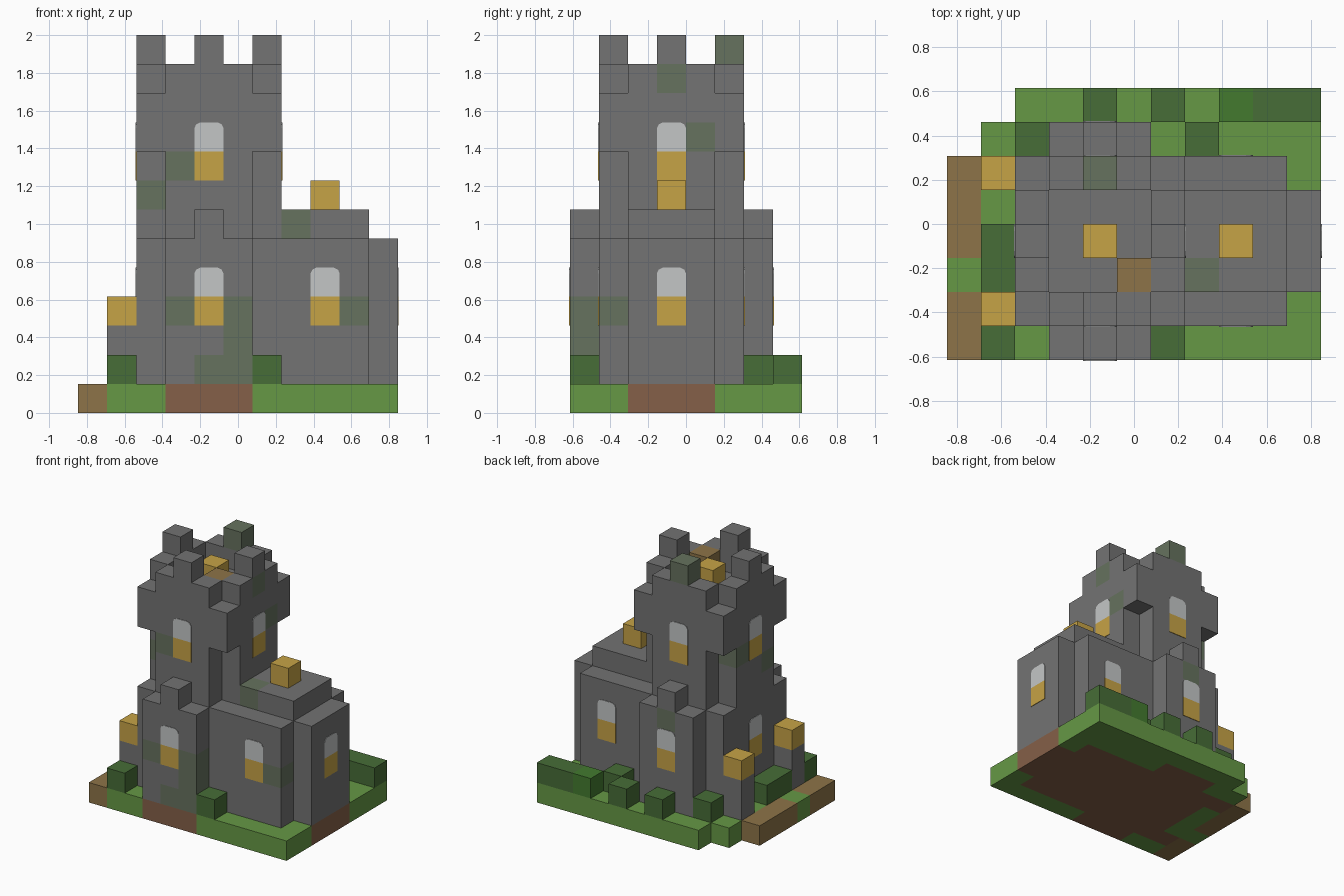
import bpy
import bmesh
from math import radians
from mathutils import Vector

cube = bpy.data.objects.get("Cube")
if cube:
    bpy.data.objects.remove(cube)

U = 2 / 13                                # edge of one block
ORIGIN = Vector((-5.5 * U, -4 * U, 0))    # corner of the block grid


# Materials
def linear(c):
    c /= 255
    return c / 12.92 if c <= 0.04045 else ((c + 0.055) / 1.055) ** 2.4


def material(name, *rgb):
    mat = bpy.data.materials.new(name)
    mat.use_nodes = True
    colour = [linear(c) for c in rgb] + [1]
    mat.diffuse_color = colour
    mat.node_tree.nodes["Principled BSDF"].inputs["Base Color"].default_value = colour
    return mat


stone = material("stone grey", 115, 115, 115)
moss = material("mossy stone", 102, 114, 94)
lamp = material("lamp yellow", 198, 163, 70)
wood = material("path tan", 141, 116, 72)
soil = material("soil brown", 133, 96, 72)
grass = material("grass green", 102, 152, 69)
bush = material("bush green", 71, 109, 55)
leaf = material("leaf green", 67, 122, 47)
glass = material("window glass", 196, 198, 198)

grid = {}     # cell -> (part, material)


def block(part, mat, xs, ys, zs):
    """Fill a box of cells; each span is a (start, stop) pair or one index."""
    spans = [range(s, s + 1) if isinstance(s, int) else range(*s) for s in (xs, ys, zs)]
    for i in spans[0]:
        for j in spans[1]:
            for k in spans[2]:
                grid[i, j, k] = (part, mat)


# Ground slab with a stepped back corner and a path along one side
block("ground", grass, (2, 11), (0, 8), 0)
block("ground", grass, 1, (0, 7), 0)
block("ground", wood, 0, (0, 6), 0)
block("ground", grass, 0, 2, 0)

# Keep: lower storey with front and back bays, cross-shaped shaft, wider head
block("keep", stone, (2, 7), (1, 6), (1, 6))
block("keep", stone, (3, 6), (0, 7), (1, 6))
block("keep", stone, (3, 6), (1, 6), (6, 11))
block("keep", stone, (2, 7), (2, 5), (6, 11))
block("keep", stone, (2, 7), (1, 6), (9, 11))
for j in (0, 6):
    block("keep", stone, 4, j, 6)

# Battlements: parapet ring with a merlon in the middle of each side
for side in (1, 5):
    block("battlements", stone, (3, 6), side, 11)
    block("battlements", stone, side + 1, (2, 5), 11)
    block("battlements", stone, 4, side, 12)
    block("battlements", stone, side + 1, 3, 12)
block("roof_hatch", wood, 5, 2, 11)
block("roof_lamp", lamp, 4, 3, 11)

# Hall beside the keep, with a raised roof and an end bay
block("hall", stone, (7, 10), (1, 6), (1, 6))
block("hall", stone, 10, (2, 5), (1, 6))
block("hall", stone, (7, 10), (2, 5), 6)
block("hall_lamp", lamp, 8, 3, 7)

# Lamp posts
for name, j in (("front", 1), ("back", 5)):
    block(name + "_lamp_post", stone, 1, j, (1, 3))
    block(name + "_lamp_post", lamp, 1, j, 3)

# Soil under everything built of stone
for i, j, k in list(grid):
    if k == 1:
        block("ground", soil, i, j, 0)

# Bushes
for i, j in ((1, 0), (6, 0), (1, 2), (1, 3), (2, 6), (7, 6), (4, 7), (6, 7), (9, 7), (10, 7)):
    block("bushes", bush, i, j, 1)
block("bushes", leaf, 8, 7, 1)

# Mossy stones
for cell in ((4, 0, 1), (5, 0, 1), (5, 0, 2), (5, 0, 3), (3, 0, 3), (9, 1, 3), (7, 2, 6),
             (2, 2, 7), (3, 1, 8), (4, 5, 12), (6, 3, 11), (6, 4, 9), (4, 6, 5), (2, 4, 8)):
    grid[cell] = (grid[cell][0], moss)


def finish(name, bm, mats):
    mesh = bpy.data.meshes.new(name)
    bm.to_mesh(mesh)
    bm.free()
    for mat in mats:
        mesh.materials.append(mat)
    obj = bpy.data.objects.new(name, mesh)
    bpy.context.scene.collection.objects.link(obj)


# Turn each part into a mesh of its exposed block faces
AXES = [Vector(a) for a in ((1, 0, 0), (0, 1, 0), (0, 0, 1))]
for part in dict.fromkeys(p for p, m in grid.values()):
    bm = bmesh.new()
    mats = []
    for cell, (owner, mat) in grid.items():
        if owner != part:
            continue
        if mat not in mats:
            mats.append(mat)
        centre = Vector(cell) + Vector((0.5, 0.5, 0.5))
        for a in range(3):
            for sign in (-1, 1):
                n = AXES[a] * sign
                if tuple(int(c) for c in Vector(cell) + n) in grid:
                    continue
                u = AXES[(a + 1) % 3] * 0.5
                v = AXES[(a + 2) % 3] * 0.5 * sign
                corners = (-u - v, u - v, u + v, v - u)
                face = bm.faces.new([bm.verts.new(ORIGIN + (centre + n / 2 + c) * U)
                                     for c in corners])
                face.material_index = mats.index(mat)
    bmesh.ops.remove_doubles(bm, verts=bm.verts, dist=U / 100)
    bmesh.ops.dissolve_limit(bm, angle_limit=radians(1), verts=bm.verts, edges=bm.edges,
                             delimit={'MATERIAL'})
    finish(part, bm, mats)


# Windows: a lit lower pane and an arched upper pane as thin plates
LOWER = ((-0.5, 0), (0.5, 0), (0.5, 1), (-0.5, 1))
ARCH = ((0.5, 0.8), (0.44, 0.93), (0.3, 1))
UPPER = ((-0.5, 0), (0.5, 0)) + ARCH + tuple((-x, z) for x, z in reversed(ARCH))


def window(name, i, j, k, normal):
    n = Vector(normal)
    across = Vector((-n.y, n.x, 0))
    foot = Vector((i + 0.5, j + 0.5, k)) + n / 2
    bm = bmesh.new()
    for level, outline in enumerate((LOWER, UPPER)):
        face = bm.faces.new([bm.verts.new(ORIGIN + (foot + across * x + AXES[2] * (z + level)) * U)
                             for x, z in outline])
        face.material_index = level
        plate = bmesh.ops.extrude_face_region(bm, geom=[face])["geom"]
        bmesh.ops.translate(bm, vec=n * 0.004,
                            verts=[g for g in plate if isinstance(g, bmesh.types.BMVert)])
    bmesh.ops.recalc_face_normals(bm, faces=bm.faces)
    finish(name, bm, (lamp, glass))


FRONT, BACK, LEFT, RIGHT = (0, -1, 0), (0, 1, 0), (1, 0, 0), (-1, 0, 0)
window("front_bay_window", 4, 0, 3, FRONT)
window("back_bay_window", 4, 6, 3, BACK)
window("keep_right_window", 2, 3, 3, RIGHT)
window("hall_front_window", 8, 1, 3, FRONT)
window("hall_back_window", 8, 5, 3, BACK)
window("hall_end_window", 10, 3, 3, LEFT)
window("tower_front_window", 4, 1, 8, FRONT)
window("tower_back_window", 4, 5, 8, BACK)
window("tower_left_window", 6, 3, 8, LEFT)
window("tower_right_window", 2, 3, 8, RIGHT)
